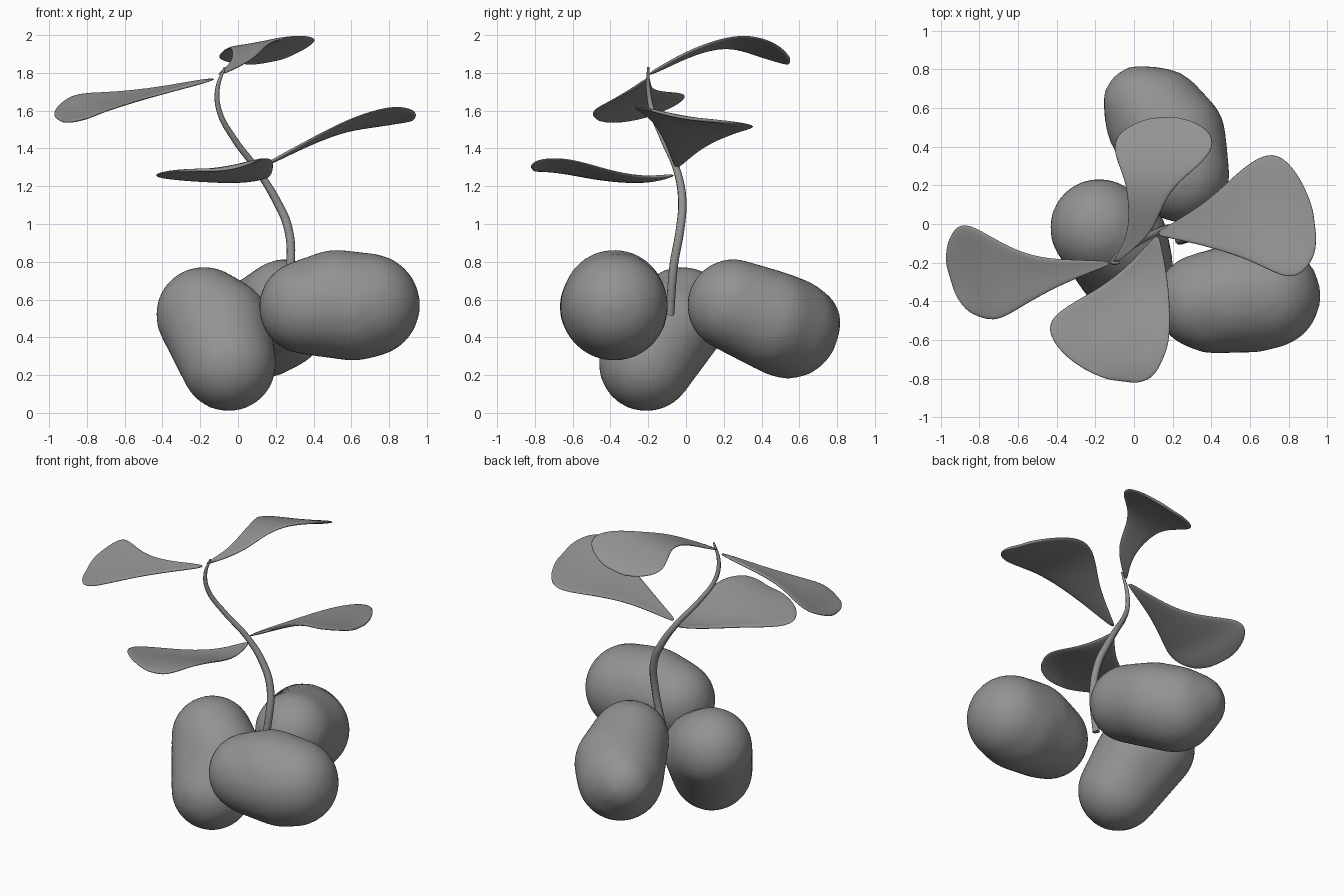
import bpy, bmesh
from mathutils import Vector, Matrix

if "Cube" in bpy.data.objects:
    bpy.data.objects.remove(bpy.data.objects["Cube"])

# Dark grey shared by every part
grey = bpy.data.materials.new("dark_grey")
grey.diffuse_color = (0.29, 0.29, 0.29, 1)
grey.use_nodes = True
grey.node_tree.nodes["Principled BSDF"].inputs["Base Color"].default_value = grey.diffuse_color


def add_mesh(name, bm):
    bmesh.ops.recalc_face_normals(bm, faces=bm.faces)
    for f in bm.faces:
        f.smooth = True
    mesh = bpy.data.meshes.new(name)
    bm.to_mesh(mesh)
    bm.free()
    mesh.materials.append(grey)
    obj = bpy.data.objects.new(name, mesh)
    bpy.context.collection.objects.link(obj)
    return obj


def fruit(name, lobes):
    """Lopsided egg: convex hull around a few spheres (x, y, z, radius), evened out."""
    balls = bmesh.new()
    for x, y, z, r in lobes:
        bmesh.ops.create_icosphere(balls, subdivisions=4, radius=r,
                                   matrix=Matrix.Translation((x, y, z)))
    bm = bmesh.new()
    verts = [bm.verts.new(v.co) for v in balls.verts]
    balls.free()
    bmesh.ops.convex_hull(bm, input=verts)
    bmesh.ops.delete(bm, geom=[v for v in bm.verts if not v.link_faces], context='VERTS')
    obj = add_mesh(name, bm)
    rem = obj.modifiers.new("even_mesh", 'REMESH')
    rem.mode = 'VOXEL'
    rem.voxel_size = 0.03
    rem.use_smooth_shade = True
    sm = obj.modifiers.new("soften", 'SMOOTH')
    sm.iterations = 6


def leaf(name, side, rows, dish=0.06):
    """Thin paddle blade: rows are midline x, y, z and half width; side is the width direction."""
    side = Vector(side).normalized()
    bm = bmesh.new()
    grid = []
    for x, y, z, w in rows:
        w *= 1.06
        grid.append([bm.verts.new(Vector((x, y, z)) + side * w * t
                                  - Vector((0, 0, dish * w * (1 - t * t))))
                     for t in (-1, -0.5, 0, 0.5, 1)])
    for a, b in zip(grid, grid[1:]):
        for i in range(4):
            bm.faces.new((a[i], a[i + 1], b[i + 1], b[i]))
    obj = add_mesh(name, bm)
    sol = obj.modifiers.new("thickness", 'SOLIDIFY')
    sol.thickness = 0.018
    sol.offset = 0
    sub = obj.modifiers.new("smooth", 'SUBSURF')
    sub.levels = sub.render_levels = 2


# Three fruits around the stem foot
fruit("right_fruit", [(0.36, -0.40, 0.56, 0.25), (0.41, -0.42, 0.56, 0.25),
                      (0.52, -0.38, 0.59, 0.275), (0.61, -0.38, 0.56, 0.285),
                      (0.69, -0.37, 0.57, 0.275)])
fruit("back_fruit", [(0.12, 0.54, 0.45, 0.27), (0.03, 0.63, 0.48, 0.19),
                     (0.21, 0.45, 0.49, 0.265), (0.25, 0.25, 0.57, 0.245)])
fruit("left_fruit", [(-0.18, -0.02, 0.52, 0.255), (-0.08, -0.08, 0.46, 0.255),
                     (-0.05, -0.21, 0.26, 0.253)])

# Winding tapered stem
curve = bpy.data.curves.new("stem", 'CURVE')
curve.dimensions = '3D'
curve.bevel_depth = 0.024
curve.bevel_resolution = 2
curve.resolution_u = 5
curve.use_fill_caps = True
curve.materials.append(grey)
path = [(0.235, -0.085, 0.52, 1.0), (0.278, -0.065, 0.78, 1.0), (0.265, -0.03, 0.98, 1.0),
        (0.20, -0.02, 1.13, 0.95), (0.10, -0.05, 1.29, 0.8), (-0.02, -0.12, 1.45, 0.7),
        (-0.10, -0.18, 1.60, 0.6), (-0.108, -0.20, 1.72, 0.5), (-0.07, -0.20, 1.83, 0.25)]
spline = curve.splines.new('BEZIER')
spline.bezier_points.add(len(path) - 1)
for p, (x, y, z, r) in zip(spline.bezier_points, path):
    p.co = (x, y, z)
    p.radius = r
    p.handle_left_type = p.handle_right_type = 'AUTO'
bpy.context.collection.objects.link(bpy.data.objects.new("stem", curve))

# Four paddle leaves
leaf("right_leaf", (-0.08, 0.64, -0.10), [
    (0.12, -0.05, 1.30, 0.01), (0.31, -0.02, 1.40, 0.08), (0.45, 0.01, 1.47, 0.15),
    (0.60, 0.05, 1.535, 0.245), (0.76, 0.045, 1.57, 0.335), (0.86, 0.03, 1.575, 0.26),
    (0.92, 0.0, 1.57, 0.15), (0.935, 0.0, 1.565, 0.06)])
leaf("front_leaf", (0.98, -0.12, 0.13), [
    (0.12, -0.06, 1.26, 0.01), (0.08, -0.20, 1.235, 0.08), (0.01, -0.35, 1.25, 0.17),
    (-0.12, -0.50, 1.285, 0.30), (-0.135, -0.60, 1.305, 0.305), (-0.12, -0.70, 1.315, 0.25),
    (-0.08, -0.78, 1.31, 0.17), (-0.06, -0.815, 1.295, 0.07)], 0.1)
leaf("left_leaf", (-0.15, 0.49, 0.09), [
    (-0.12, -0.20, 1.77, 0.01), (-0.35, -0.24, 1.72, 0.055), (-0.50, -0.265, 1.69, 0.10),
    (-0.64, -0.265, 1.665, 0.17), (-0.785, -0.245, 1.645, 0.265), (-0.865, -0.255, 1.60, 0.235),
    (-0.925, -0.285, 1.57, 0.165), (-0.95, -0.285, 1.555, 0.07)])
leaf("back_leaf", (0.98, 0.02, 0.18), [
    (-0.10, -0.20, 1.79, 0.01), (0.03, -0.06, 1.865, 0.06), (0.055, 0.07, 1.925, 0.08),
    (0.085, 0.20, 1.96, 0.12), (0.135, 0.30, 1.96, 0.205), (0.155, 0.40, 1.935, 0.26),
    (0.155, 0.48, 1.905, 0.23), (0.16, 0.53, 1.875, 0.14), (0.16, 0.55, 1.86, 0.06)], 0.03)
